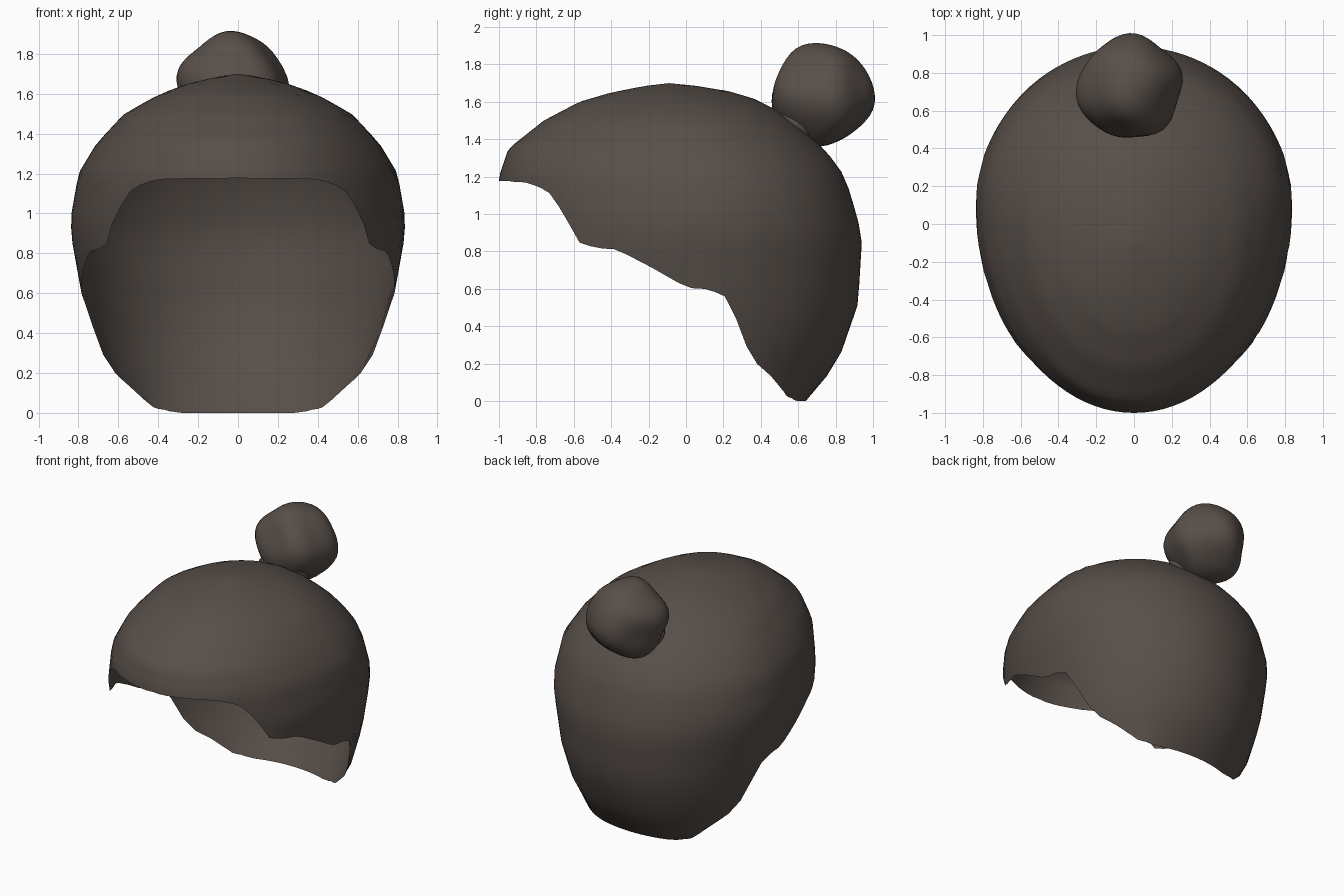
import bpy, bmesh, math
from mathutils import Vector, Matrix

cube = bpy.data.objects.get("Cube")
if cube:
    bpy.data.objects.remove(cube, do_unlink=True)

# One dark brown hair colour
hair = bpy.data.materials.new("dark_brown_hair")
hair.use_nodes = True
colour = (0.095, 0.077, 0.066, 1)
hair.diffuse_color = colour
bsdf = hair.node_tree.nodes["Principled BSDF"]
bsdf.inputs["Base Color"].default_value = colour
bsdf.inputs["Roughness"].default_value = 0.8


def finish(bm, name):
    mesh = bpy.data.meshes.new(name)
    for face in bm.faces:
        face.smooth = True
    bm.to_mesh(mesh)
    bm.free()
    mesh.materials.append(hair)
    obj = bpy.data.objects.new(name, mesh)
    bpy.context.collection.objects.link(obj)
    return obj


def lookup(table, key):
    """Linear interpolation in rows sorted by their first value."""
    if key <= table[0][0]:
        return table[0][1:]
    for a, b in zip(table, table[1:]):
        if key <= b[0]:
            t = (key - a[0]) / (b[0] - a[0])
            return [p + (q - p) * t for p, q in zip(a[1:], b[1:])]
    return table[-1][1:]


# Level sections of the cap: height, half width, front y, widest y, back y
LEVELS = [
    (0.00, 0.56, -0.60, 0.30, 0.64), (0.08, 0.57, -0.70, 0.25, 0.72),
    (0.26, 0.69, -0.85, 0.15, 0.83), (0.52, 0.77, -0.95, 0.10, 0.92),
    (0.85, 0.83, -1.00, 0.10, 0.94), (0.97, 0.84, -1.00, 0.10, 0.92),
    (1.20, 0.80, -1.00, 0.08, 0.85), (1.35, 0.71, -0.95, 0.05, 0.74),
    (1.50, 0.57, -0.76, 0.00, 0.57), (1.60, 0.39, -0.57, -0.04, 0.41),
    (1.65, 0.25, -0.40, -0.07, 0.27), (1.685, 0.11, -0.22, -0.09, 0.06),
    (1.70, 0.00, -0.09, -0.09, -0.09),
]
# Hairline: y, height
HAIRLINE = [
    (-1.0, 1.18), (-0.85, 1.17), (-0.74, 1.13), (-0.67, 1.03), (-0.57, 0.85),
    (-0.47, 0.82), (-0.36, 0.81), (-0.17, 0.71), (0.0, 0.61), (0.12, 0.60),
    (0.23, 0.55), (0.31, 0.32), (0.38, 0.20), (0.46, 0.13), (0.54, 0.03),
    (0.60, 0.0),
]
TOP = 1.70


def surface(angle, z):
    width, front, mid, back = lookup(LEVELS, z)
    s, c = math.sin(angle), math.cos(angle)
    depth = back - mid if s > 0 else mid - front
    return Vector((width * c, mid + depth * s, z))


def edge_height(angle):
    z = TOP - 0.02
    while z > 0 and z > lookup(HAIRLINE, surface(angle, z).y)[0]:
        z -= 0.004
    return max(z, 0.0)


# Hair cap: open shell running from the crown down to the hairline
SEGMENTS, ROWS = 96, 20
bm = bmesh.new()
crown = bm.verts.new(surface(0, TOP))
columns = []
for i in range(SEGMENTS):
    angle = math.tau * i / SEGMENTS
    low = edge_height(angle)
    columns.append([bm.verts.new(surface(angle, TOP - (TOP - low) * (r / ROWS) ** 1.6))
                    for r in range(1, ROWS + 1)])
for i, left in enumerate(columns):
    right = columns[(i + 1) % SEGMENTS]
    bm.faces.new((crown, left[0], right[0]))
    for r in range(ROWS - 1):
        bm.faces.new((left[r], left[r + 1], right[r + 1], right[r]))
finish(bm, "hair_cap")

# Tilt shared by the bun and its base, leaning back off the crown
tilt = Vector((0, 0.62, 0.78)).to_track_quat("Z", "Y").to_matrix().to_4x4()

# Bun: ball with soft twisted ridges
bm = bmesh.new()
bmesh.ops.create_uvsphere(bm, u_segments=40, v_segments=24, radius=1)
for v in bm.verts:
    around = math.atan2(v.co.y, v.co.x)
    ring = math.hypot(v.co.x, v.co.y)
    ridge = math.sin(4 * around + 3.2 * v.co.z) * ring ** 2
    lump = math.sin(2 * around - 4 * v.co.z + 1) * ring
    v.co *= 0.27 * (1 + 0.05 * ridge + 0.035 * lump)
bm.transform(Matrix.Translation((-0.025, 0.725, 1.635)) @ tilt)
finish(bm, "hair_bun")

# Flattened base joining the bun to the cap
bm = bmesh.new()
bmesh.ops.create_uvsphere(bm, u_segments=24, v_segments=12, radius=1)
bm.transform(Matrix.Translation((-0.03, 0.585, 1.485)) @ tilt
             @ Matrix.Diagonal((0.19, 0.15, 0.06, 1)))
finish(bm, "bun_base")
